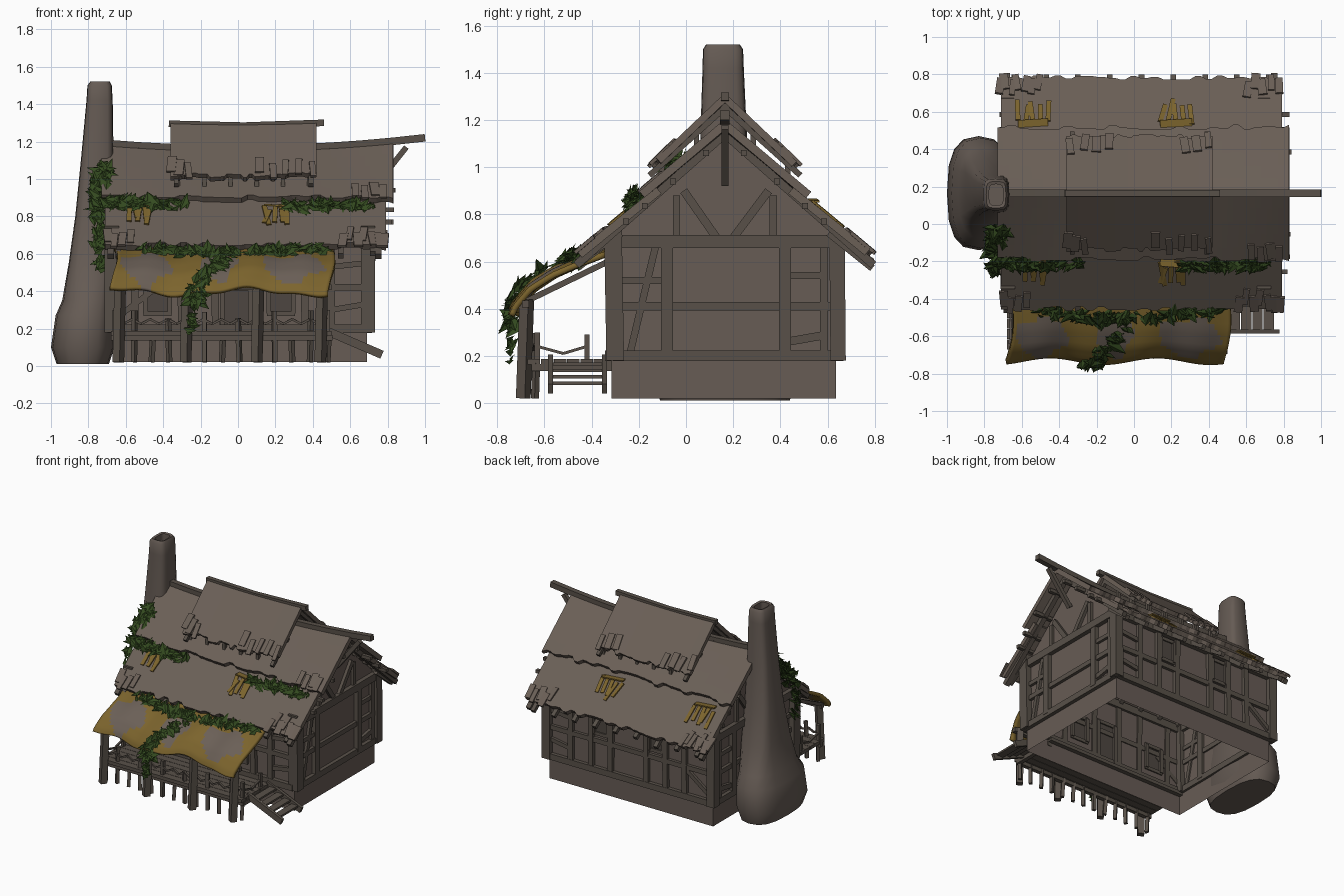
import bpy, bmesh, math, random
from mathutils import Vector as V, Matrix as M

if "Cube" in bpy.data.objects:
    bpy.data.objects.remove(bpy.data.objects["Cube"])
random.seed(4)
R = random.uniform
RY = 0.165                                   # y of the ridge

def mat(name, c):
    m = bpy.data.materials.new(name)
    m.diffuse_color = (*c, 1)
    m.use_nodes = True
    m.node_tree.nodes["Principled BSDF"].inputs["Base Color"].default_value = m.diffuse_color
    return m
WALL = mat("clay wall", (0.135, 0.106, 0.09))
WOOD = mat("old timber", (0.098, 0.081, 0.066))
ROOF = mat("weathered roof", (0.145, 0.115, 0.094))
STONE = mat("chimney stone", (0.13, 0.104, 0.088))
IVY = mat("ivy green", (0.034, 0.069, 0.014))
OCHRE = mat("ochre straw", (0.2, 0.127, 0.026))
DARK = mat("dark opening", (0.075, 0.062, 0.052))

def obj(name, bm, *mats, smooth=False, thick=0):
    bmesh.ops.recalc_face_normals(bm, faces=bm.faces)
    for f in bm.faces:
        f.smooth = smooth
    me = bpy.data.meshes.new(name)
    bm.to_mesh(me)
    bm.free()
    for m in mats:
        me.materials.append(m)
    o = bpy.data.objects.new(name, me)
    bpy.context.collection.objects.link(o)
    if thick:
        s = o.modifiers.new("thickness", 'SOLIDIFY')
        s.thickness, s.offset = thick, 0
    return o

def beams(name, m, items):
    """each item: start, end, width, (depth)"""
    bm = bmesh.new()
    for a, b, w, *h in items:
        a, b = V(a), V(b)
        d = b - a
        bmesh.ops.create_cube(bm, size=1, matrix=M.Translation((a + b) / 2) @
            d.to_track_quat('Z', 'Y').to_matrix().to_4x4() @
            M.Diagonal((w, h[0] if h else w, d.length, 1)))
    return obj(name, bm, m)

def grid(nu, nv, fn):
    bm = bmesh.new()
    vs = [[bm.verts.new(fn(i / nu, j / nv, i)) for j in range(nv + 1)] for i in range(nu + 1)]
    for i in range(nu):
        for j in range(nv):
            bm.faces.new((vs[i][j], vs[i + 1][j], vs[i + 1][j + 1], vs[i][j + 1]))
    return bm

def lerp(pts, t):
    t = min(max(t, 0), 1) * (len(pts) - 1)
    i = min(int(t), len(pts) - 2)
    return V(pts[i]).lerp(V(pts[i + 1]), t - i)

# hollow foundation and gabled walls
X0, X1, Y0, Y1 = -0.67, 0.69, -0.31, 0.64
bm = bmesh.new()
for x in (X0, X1):
    bm.faces.new([bm.verts.new((x, y, z)) for y, z in
                  ((Y0, .18), (Y1, .18), (Y1, .7), (RY, 1.13), (Y0, .7))])
for y in (Y0, Y1):
    bm.faces.new([bm.verts.new(p) for p in ((X0, y, .18), (X1, y, .18), (X1, y, .7), (X0, y, .7))])
obj("house_walls", bm, WALL)
bm = bmesh.new()
bmesh.ops.create_cube(bm, size=1, matrix=M.Translation((.01, .16, .1)) @ M.Diagonal((1.36, .95, .16, 1)))
bmesh.ops.delete(bm, geom=[f for f in bm.faces if abs(f.normal.z) > .9], context='FACES')
obj("foundation", bm, WALL)

# timber frame on the gable sides
fr = []
for s in (-1, 1):
    x = .01 + s * .685
    def q(y, z): return (x, y, z)
    fr += [(q(Y0 + .01, .18), q(Y0, .75), .075), (q(Y1 + .005, .18), q(Y1, .74), .065),
           (q(Y0, .2), q(Y1, .2), .045), (q(Y0, .685), q(Y1, .685), .055),
           (q(Y0, .41), q(Y1, .41), .035), (q(-.08, .2), q(-.08, .68), .05),
           (q(.42, .2), q(.42, .68), .05), (q(.585, .2), q(.585, .68), .035),
           (q(Y0, .52), q(-.08, .52), .03), (q(-.24, .2), q(-.13, .66), .03),
           (q(.43, .26), q(.6, .29), .035), (q(.42, .54), q(.6, .54), .03),
           (q(-.01, .9), q(.13, .7), .035), (q(.35, .9), q(.2, .7), .035),
           (q(-.04, .7), q(-.04, .88), .03), (q(.37, .7), q(.37, .88), .03)]
# timber frame on the long sides
for y, posts in ((Y0 - .01, (-.55, -.3, -.12, .1, .36, .5)), (Y1 + .005, (-.45, -.29, -.13, .17, .33, .5))):
    for z, w in ((.2, .045), (.42, .035), (.68, .055)):
        fr.append(((X0, y, z), (X1, y, z), w))
    for x in posts:
        fr.append(((x, y, .18), (x + R(-.01, .01), y, .7), .04))
    fr += [((.5, y, .3), (.68, y, .33), .03), ((.5, y, .53), (.68, y, .55), .03),
           ((-.66, y, .25), (-.46, y, .4), .03)]
beams("wall_timbers", WOOD, fr)

# windows, door
op, frames = [], []
for x, y, z, w, h in ((.25, Y1 + .003, .55, .12, .16), (-.21, Y1 + .003, .55, .12, .16),
                      (-.43, Y0 - .003, .37, .13, .18), (.23, Y0 - .003, .37, .13, .18),
                      (-.01, Y0 - .003, .34, .15, .3)):
    op.append(((x, y, z - h / 2), (x, y, z + h / 2), w, .006))
    for s in (-1, 1):
        frames += [((x + s * w / 2, y, z - h / 2), (x + s * w / 2, y, z + h / 2), .025, .04),
                   ((x - w / 2 - .01, y, z + s * h / 2), (x + w / 2 + .01, y, z + s * h / 2), .025)]
beams("door_and_window_panels", DARK, op)
beams("door_and_window_frames", WOOD, frames)

# roof tiers, each mirrored front to back; ridge sags in the middle
def ridge(x): return 1.14 + .06 * x * x
def upper(x, d): return ridge(x) + (.89 - ridge(x)) * d / .345
def lower(x, d): return .885 - .25 * (d - .3) / .31
def cap(x, d): return 1.285 + .05 * x * x - d * .95
TIERS = (("upper_roof", upper, -.73, .83, 0, .345, .035), ("lower_roof", lower, -.71, .79, .28, .61, .035),
         ("raised_roof", cap, -.36, .42, 0, .295, .03))
for name, fn, a, b, d0, d1, th in TIERS:
    for s, side in ((-1, "front"), (1, "back")):
        jag = [R(-.016, .01) for _ in range(80)]
        def surf(u, v, i):
            x = a + (b - a) * u
            d = d0 + (d1 + jag[i // 2] - d0) * v
            return (x, RY + s * d, fn(x, d))
        obj(f"{name}_{side}", grid(52, 5, surf), ROOF, thick=th)

# loose shingles at eaves and corners
sh = []
for fn, d1, s, xa, xb, n in ((lower, .61, -1, .55, .8, 7), (lower, .61, 1, -.74, -.5, 7), (lower, .61, 1, .58, .8, 5),
                             (lower, .61, -1, -.72, -.55, 4), (cap, .295, -1, -.37, -.25, 3), (cap, .295, -1, .08, .43, 5),
                             (cap, .295, 1, -.37, -.1, 4), (cap, .295, 1, .25, .43, 3), (upper, .345, -1, .6, .8, 4)):
    for k in range(n):
        x, d, w = xa + (xb - xa) * (k + .5) / n, d1 - R(0, .05), R(.03, .05)
        sh.append(((x, RY + s * (d - .05), fn(x, d - .05) + .025),
                   (x + R(-.015, .015), RY + s * (d + .03), fn(x, d + .03) + .022), w, .015))
beams("loose_shingles", ROOF, sh)

# ridge beams, gable rafters, purlins, raised roof struts
rb = [((-.7 + i * .17, RY, ridge(-.7 + i * .17) + .02), (-.53 + i * .17, RY, ridge(-.53 + i * .17) + .02), .04)
      for i in range(10)]
rb += [((-.37, RY, 1.295), (.03, RY, 1.285), .035), ((.03, RY, 1.285), (.46, RY, 1.3), .035),
       ((.71, RY, .93), (.9, RY, 1.17), .03)]
for s in (-1, 1):
    for x in (-.68, .75):
        rb += [((x, RY, 1.14), (x, RY + s * .63, .585), .035)]
    for k in range(9):
        x = -.64 + k * .17
        rb.append(((x, RY + s * .44, .72), (x, RY + s * .625, .59 + R(-.02, .01)), .03))
    for d, z in ((.08, 1.06), (.22, .94), (.34, .835), (.42, .77)):
        rb.append(((-.72, RY + s * d, z), (.82 + R(0, .025), RY + s * d, z), .025))
    for k in range(6):
        x = -.32 + k * .14
        rb.append(((x, RY + s * .27, .9), (x, RY + s * .265, 1.03), .022))
        rb.append(((x, RY + s * .12, 1.04), (x, RY + s * .12, 1.16), .022))
    for x in (-.33, .39):
        rb.append(((x, RY - s * .02, 1.27), (x, RY + s * .32, .965), .025))
beams("roof_timbers", WOOD, rb)

# tapering chimney with hollow top: z, x range, y range
rings = ((.01, -.97, -.69, -.11, .44), (.1, -1, -.66, -.14, .47), (.27, -.975, -.66, -.13, .46),
         (.35, -.94, -.66, -.08, .41), (.55, -.905, -.66, .0, .34), (.8, -.87, -.66, .04, .29),
         (1.1, -.84, -.665, .06, .26), (1.42, -.81, -.67, .07, .245), (1.5, -.805, -.675, .072, .242),
         (1.52, -.79, -.685, .085, .228), (1.515, -.775, -.7, .1, .213), (1.36, -.775, -.7, .1, .213))
def ring_pt(u, v, i):
    z, xa, xb, ya, yb = rings[round(v * (len(rings) - 1))]
    a = 2 * math.pi * u
    c, s = math.cos(a), math.sin(a)
    p = .75 if z < .5 else .5                # squarer towards the top
    f = lambda t: math.copysign(abs(t) ** p, t)
    return ((xa + xb) / 2 + (xb - xa) / 2 * f(c), (ya + yb) / 2 + (yb - ya) / 2 * f(s), z)
bm = grid(16, len(rings) - 1, ring_pt)
bmesh.ops.remove_doubles(bm, verts=bm.verts, dist=.0005)
bmesh.ops.holes_fill(bm, edges=[e for e in bm.edges if e.is_boundary])
ch = obj("chimney", bm, STONE, smooth=True)
bpy.context.view_layer.objects.active = ch
ch.select_set(True)
bpy.ops.object.shade_smooth_by_angle(angle=math.radians(40))

# porch deck, stilts, railing and posts
pk = [((-.68, -.645 + k * .056, .175), (.5, -.645 + k * .056, .175), .053, .025) for k in range(7)]
pk += [((-.68, -.64, .15), (.5, -.64, .15), .03), ((-.68, -.36, .15), (.5, -.36, .15), .03),
       ((.49, -.65, .15), (.49, -.31, .15), .03)]
for k in range(13):
    x = -.65 + k * .094
    pk.append(((x, -.64, .02), (x + R(-.01, .01), -.635, R(.22, .3) if k % 2 else .17), .024))
for x in (-.66, .48):
    pk += [((x, -.42, .17), (x, -.42, .29), .02), ((x, -.63, .17), (x, -.63, .3), .024),
           ((x, -.63, .24), (x, -.52, .21), .012), ((x, -.52, .21), (x, -.42, .24), .012)]
for k in range(12):
    a, b = -.66 + k * .095, -.565 + k * .095
    pk += [((a, -.64, .25), ((a + b) / 2, -.645, .225), .012), (((a + b) / 2, -.645, .225), (b, -.64, .25), .012)]
for x in (-.64, -.28, .1, .44):
    pk.append(((x, -.69, .02), (x + .01, -.675, .44), .045))
    pk.append(((x, -.68, .43), (x, -.33, .6), .025))
pk.append(((-.66, -.68, .42), (.5, -.68, .42), .03))
beams("porch_deck_and_posts", WOOD, pk)

# side steps
st = [((.48, y, .185), (.77, y, .06), .022, .045) for y in (-.575, -.345)]
st += [((.54 + k * .06, -.58, .165 - k * .027), (.54 + k * .06, -.34, .165 - k * .027), .055, .014) for k in range(4)]
beams("porch_steps", WOOD, st)

# cloth awning with patches
prof = ((0, -.335, .64), (0, -.45, .6), (0, -.56, .555), (0, -.65, .5), (0, -.71, .43), (0, -.725, .395))
def cloth(u, v, i):
    p = lerp(prof, v)
    x = -.665 + 1.165 * u
    return (x + .02 * math.sin(v * 5), p.y + .018 * v * math.sin(x * 11), p.z + .02 * v * math.sin(x * 9 + 1) + .008 * math.sin(x * 23))
bm = grid(64, 18, cloth)
for f in bm.faces:
    c = f.calc_center_median()
    f.material_index = int(any(((c.x - x) / r) ** 2 + ((c.y + .6) / .1) ** 2 + .3 * math.sin(c.x * 31 + c.y * 25) < 1
                               for x, r in ((-.5, .13), (-.1, .09), (.28, .17))))
obj("cloth_awning", bm, OCHRE, ROOF, smooth=True, thick=.025)

# straw patches on the lower roof
sp = []
for s, xa, xb in ((-1, .14, .26), (-1, -.58, -.47), (1, -.62, -.46), (1, .14, .31)):
    for k in range(5):
        x, d = xa + (xb - xa) * k / 4, R(.36, .4)
        e = d + R(.08, .13)
        sp.append(((x, RY + s * d, lower(x, d) + .028), (x + R(-.03, .03), RY + s * e, lower(x, e) + .026), .026, .009))
    sp.append(((xa, RY + s * .37, lower(0, .37) + .034), (xb, RY + s * .38, lower(0, .38) + .034), .04, .009))
beams("straw_patches", OCHRE, sp)

# ivy: folded leaves scattered along paths
def ivy(name, path, n, spread, size):
    bm = bmesh.new()
    for _ in range(n):
        nn = V((R(-.6, .6), -.7 + R(-.5, .5), .7 + R(-.5, .5))).normalized()
        p = lerp(path, R(0, 1)) + V((R(-1, 1), R(-.6, .6), R(-.6, .6))) * spread + nn * .02
        u = nn.cross(V((R(-1, 1), R(-1, 1), R(-1, 1)))).normalized()
        w, L = nn.cross(u), size * R(.6, 1.2)
        a, b, c, d = (bm.verts.new(q) for q in (p - u * L, p + w * L * .5 - nn * .01, p + u * L, p - w * L * .5 - nn * .01))
        bm.faces.new((a, b, c))
        bm.faces.new((a, c, d))
    obj(name, bm, IVY)
ivy("ivy_chimney", ((-.72, -.01, 1.06), (-.74, -.08, .95), (-.74, -.15, .82)), 90, .05, .05)
ivy("ivy_chimney_trail", ((-.75, -.2, .82), (-.74, -.24, .65), (-.74, -.24, .5)), 45, .03, .045)
ivy("ivy_eave_left", ((-.74, -.18, .87), (-.55, -.21, .86), (-.3, -.2, .85)), 110, .045, .048)
ivy("ivy_eave_right", ((.26, -.22, .84), (.5, -.21, .85), (.7, -.21, .84)), 90, .035, .048)
ivy("ivy_awning_top", ((-.5, -.46, .61), (-.2, -.5, .6), (.1, -.49, .6), (.45, -.45, .62)), 130, .035, .05)
ivy("ivy_awning_drop", ((-.05, -.56, .57), (-.16, -.68, .48), (-.22, -.73, .4), (-.24, -.735, .32)), 90, .04, .05)
ivy("ivy_hanging_strand", ((-.2, -.73, .38), (-.25, -.735, .26), (-.25, -.73, .17)), 22, .015, .035)
